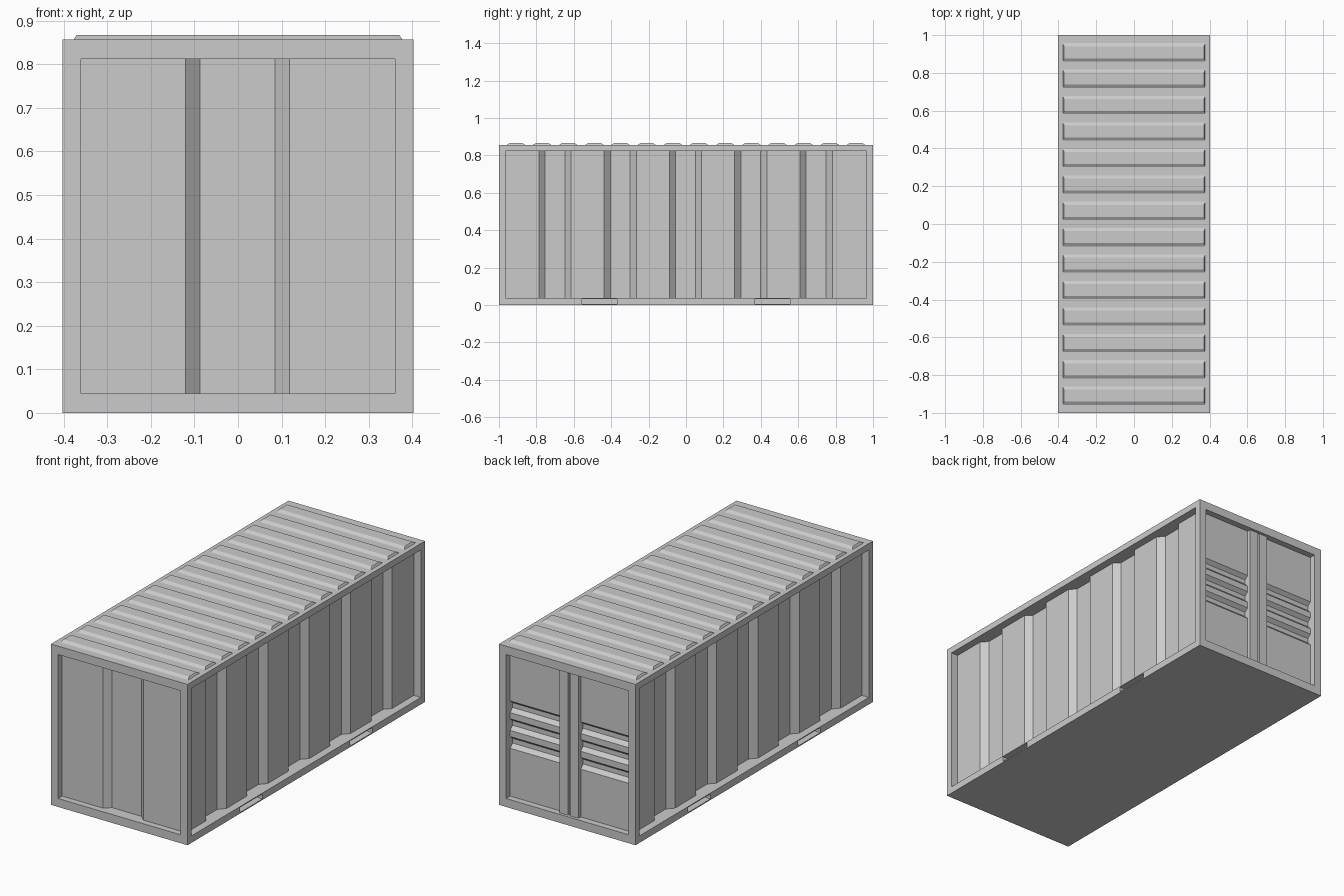
import bpy, bmesh
from mathutils import Vector

if "Cube" in bpy.data.objects:
    bpy.data.objects.remove(bpy.data.objects["Cube"])

HX, HY, H = 0.4025, 1.0, 0.857      # body half width, half length, height


def finish(bm, name):
    bmesh.ops.recalc_face_normals(bm, faces=bm.faces[:])
    me = bpy.data.meshes.new(name)
    bm.to_mesh(me)
    bm.free()
    ob = bpy.data.objects.new(name, me)
    bpy.context.collection.objects.link(ob)
    return ob


def box(bm, x0, x1, y0, y1, z0, z1):
    vs = bmesh.ops.create_cube(bm, size=1)["verts"]
    for v in vs:
        v.co = Vector((x1 if v.co.x > 0 else x0,
                       y1 if v.co.y > 0 else y0,
                       z1 if v.co.z > 0 else z0))
    return vs


def prism(bm, profile, place, t0, t1):
    """Extrude a (u, depth) profile from t0 to t1, positioned by place(u, d, t)."""
    a = [bm.verts.new(place(u, d, t0)) for u, d in profile]
    b = [bm.verts.new(place(u, d, t1)) for u, d in profile]
    n = len(profile)
    bm.faces.new(a)
    bm.faces.new(b[::-1])
    for i in range(n):
        j = (i + 1) % n
        bm.faces.new((a[i], b[i], b[j], a[j]))


def recess(u0, u1, d, valleys, deep):
    """Opening from u0 to u1 whose bottom has valleys (start, in, out, end)."""
    pts = [(u0, -0.03), (u0, d)]
    for a, b, c, e in valleys:
        pts += [(a, d), (b, deep), (c, deep), (e, d)]
    return pts + [(u1, d), (u1, -0.03)]


# Cutters: panelled recesses on all four sides plus lifting pockets
cut = bmesh.new()
side_valleys = [(s, s + 0.033, s + 0.139, s + 0.173)
                for s in (-0.787 + 0.349 * i for i in range(5))]
side = recess(-0.965, 0.965, 0.0415, side_valleys, 0.072)
for s in (1, -1):
    prism(cut, side, lambda u, d, t, s=s: (s * (HX - d), u, t), 0.037, 0.823)
    for y in (-0.462, 0.462):
        x = sorted((s * (HX - 0.04), s * (HX + 0.03)))
        box(cut, x[0], x[1], y - 0.094, y + 0.094, 0.006, 0.032)

front = recess(-0.36, 0.36, 0.034, [(-0.12, -0.087, 0.085, 0.118)], 0.064)
prism(cut, front, lambda u, d, t: (u, -HY + d, t), 0.045, 0.812)

door_valleys = [(z, z + 0.02, z + 0.045, z + 0.062)
                for z in (0.300, 0.395, 0.490)]
door = recess(0.045, 0.812, 0.034, door_valleys, 0.054)
prism(cut, door, lambda u, d, t: (t, HY - d, u), -0.36, 0.36)
cutter = finish(cut, "recess_cutter")
cutter.hide_render = True

# Container body
bm = bmesh.new()
box(bm, -HX, HX, -HY, HY, 0, H)
body = finish(bm, "container_body")
mod = body.modifiers.new("recesses", "BOOLEAN")
mod.operation = "DIFFERENCE"
mod.solver = "EXACT"
mod.object = cutter
bpy.context.view_layer.objects.active = body
bpy.ops.object.modifier_apply(modifier=mod.name)
bpy.data.objects.remove(cutter)

# Upright door bars at the back
bm = bmesh.new()
for x0, x1 in ((-0.056, -0.005), (0.005, 0.056)):
    box(bm, x0, x1, HY - 0.056, HY - 0.015, 0.045, 0.812)
finish(bm, "door_bars")

# Roof ribs with sloping edges
bm = bmesh.new()
for i in range(14):
    y = -0.909 + i * 1.818 / 13
    for v in box(bm, -0.377, 0.377, y - 0.048, y + 0.048, H, H + 0.0105):
        if v.co.z > H + 0.005:
            v.co.x *= 0.37 / 0.377
            v.co.y = y + (v.co.y - y) * 0.66
finish(bm, "roof_ribs")
